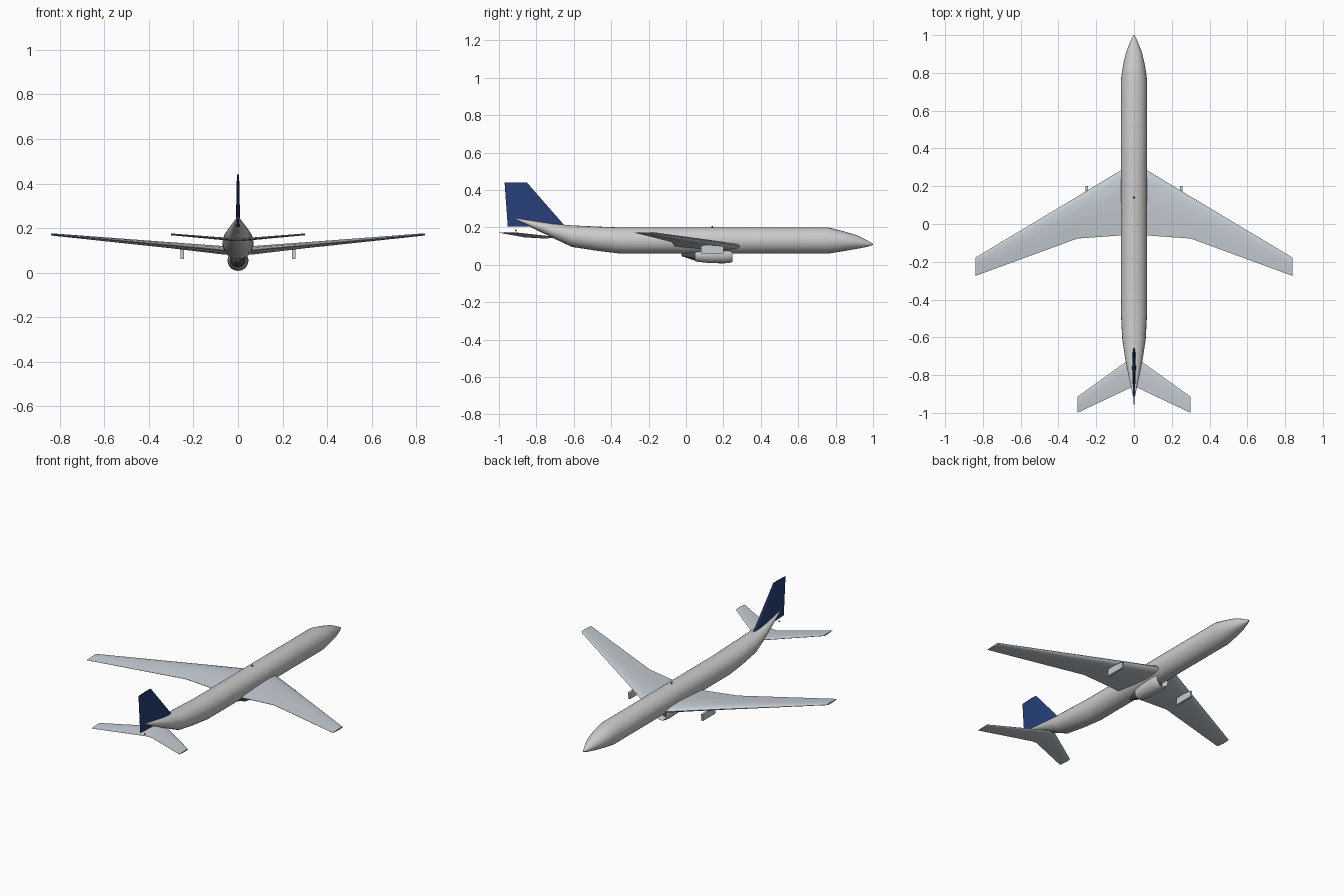
import bpy, bmesh, math
from mathutils import Vector

if "Cube" in bpy.data.objects:
    bpy.data.objects.remove(bpy.data.objects["Cube"])


def material(name, rgb):
    m = bpy.data.materials.new(name)
    m.diffuse_color = (*rgb, 1)
    m.use_nodes = True
    m.node_tree.nodes["Principled BSDF"].inputs["Base Color"].default_value = m.diffuse_color
    return m


WHITE = material("white_paint", (0.82, 0.82, 0.82))
METAL = material("wing_grey", (0.56, 0.61, 0.65))
BLUE = material("fin_blue", (0.02, 0.05, 0.19))
DARK = material("dark_metal", (0.08, 0.08, 0.09))
RED = material("beacon_red", (0.6, 0.03, 0.02))


def loft(name, rings, mat, angle=35):
    """Skin a list of equal-length point rings and cap both ends."""
    bm = bmesh.new()
    vs = [[bm.verts.new(p) for p in r] for r in rings]
    n = len(vs[0])
    for a, b in zip(vs, vs[1:]):
        for i in range(n):
            j = (i + 1) % n
            bm.faces.new((a[i], a[j], b[j], b[i]))
    bm.faces.new(vs[0])
    bm.faces.new(vs[-1])
    bmesh.ops.recalc_face_normals(bm, faces=bm.faces)
    me = bpy.data.meshes.new(name)
    bm.to_mesh(me)
    bm.free()
    ob = bpy.data.objects.new(name, me)
    bpy.context.collection.objects.link(ob)
    me.materials.append(mat)
    bpy.ops.object.select_all(action='DESELECT')
    ob.select_set(True)
    bpy.context.view_layer.objects.active = ob
    bpy.ops.object.shade_smooth_by_angle(angle=math.radians(angle))
    return ob


def hoop(y, rx, z0, z1, n=24):
    """Elliptical section across y, between heights z0 and z1."""
    c, r = (z0 + z1) / 2, (z1 - z0) / 2
    return [Vector((rx * math.sin(2 * math.pi * i / n), y,
                    c + r * math.cos(2 * math.pi * i / n))) for i in range(n)]


# chord fraction and half-thickness fraction, leading edge to trailing edge
FOIL = [(0, 0), (0.03, 0.5), (0.12, 0.85), (0.35, 1), (0.65, 0.65), (1, 0.06)]


def foil(lead, trail, thick):
    """Aerofoil outline in (chord position y, offset) pairs."""
    pts = FOIL + [(f, -h) for f, h in reversed(FOIL[1:])]
    return [(lead + (trail - lead) * f, h * thick / 2) for f, h in pts]


def span_surface(name, half, mat):
    """Mirrored wing from half-span stations (x, lead, trail, z, thickness)."""
    stations = [(-s[0], *s[1:]) for s in reversed(half)] + half
    return loft(name, [[Vector((x, y, z + h)) for y, h in foil(le, te, t)]
                       for x, le, te, z, t in stations], mat)


# Fuselage
loft("fuselage", [hoop(*s) for s in [
    (1.0, 0.003, 0.107, 0.113), (0.97, 0.018, 0.097, 0.13),
    (0.91, 0.042, 0.085, 0.16), (0.84, 0.058, 0.073, 0.18),
    (0.76, 0.07, 0.06, 0.2), (0.2, 0.07, 0.06, 0.2),
    (-0.35, 0.07, 0.06, 0.2), (-0.48, 0.069, 0.076, 0.205),
    (-0.61, 0.062, 0.096, 0.211), (-0.71, 0.047, 0.143, 0.22),
    (-0.81, 0.027, 0.192, 0.235), (-0.91, 0.006, 0.242, 0.25)]], WHITE)

# Main wing and tailplane
span_surface("main_wing", [(0.06, 0.29, -0.06, 0.1, 0.038),
                           (0.3, 0.145, -0.077, 0.123, 0.027),
                           (0.84, -0.178, -0.275, 0.172, 0.01)], METAL)
span_surface("tailplane", [(0.015, -0.71, -0.865, 0.148, 0.013),
                           (0.3, -0.915, -1.0, 0.172, 0.008)], METAL)

# Tail fin
loft("tail_fin", [[Vector((h, y, z)) for y, h in foil(le, te, t)]
                  for z, le, te, t in [(0.205, -0.645, -0.953, 0.02),
                                       (0.44, -0.85, -0.97, 0.01)]], BLUE)


# Engine under the belly, with recessed intake and exhaust cone
def tube(name, profile, mat, z=0.055):
    loft(name, [hoop(y, r, z - r, z + r, 20) for y, r in profile], mat)


tube("engine_cowl", [(0.07, 0.03), (0.05, 0.037), (0.12, 0.045), (0.2, 0.047),
                     (0.235, 0.044), (0.248, 0.039), (0.235, 0.035),
                     (0.2, 0.035)], WHITE)
tube("engine_fan", [(0.19, 0.034), (0.203, 0.034)], DARK)
tube("engine_spinner", [(0.2, 0.012), (0.215, 0.008), (0.225, 0.001)], METAL)
tube("exhaust_cone", [(0.08, 0.033), (0.05, 0.033), (-0.025, 0.008)], DARK)

# Pylons under each wing
for side, x in (("left", -0.25), ("right", 0.25)):
    loft(side + "_pylon", [[Vector((x + dx, y, z)) for y, z in
                            [(0.08, 0.062), (0.2, 0.062), (0.2, 0.1), (0.08, 0.11)]]
                           for dx in (-0.007, 0.007)], METAL)

# Beacon lights
for name, y, z in (("top_beacon", 0.14, 0.204), ("tail_light", -0.91, 0.184)):
    bpy.ops.mesh.primitive_uv_sphere_add(segments=10, ring_count=6, radius=0.005,
                                         location=(0, y, z))
    ob = bpy.context.object
    ob.name = name
    ob.data.materials.append(RED)
